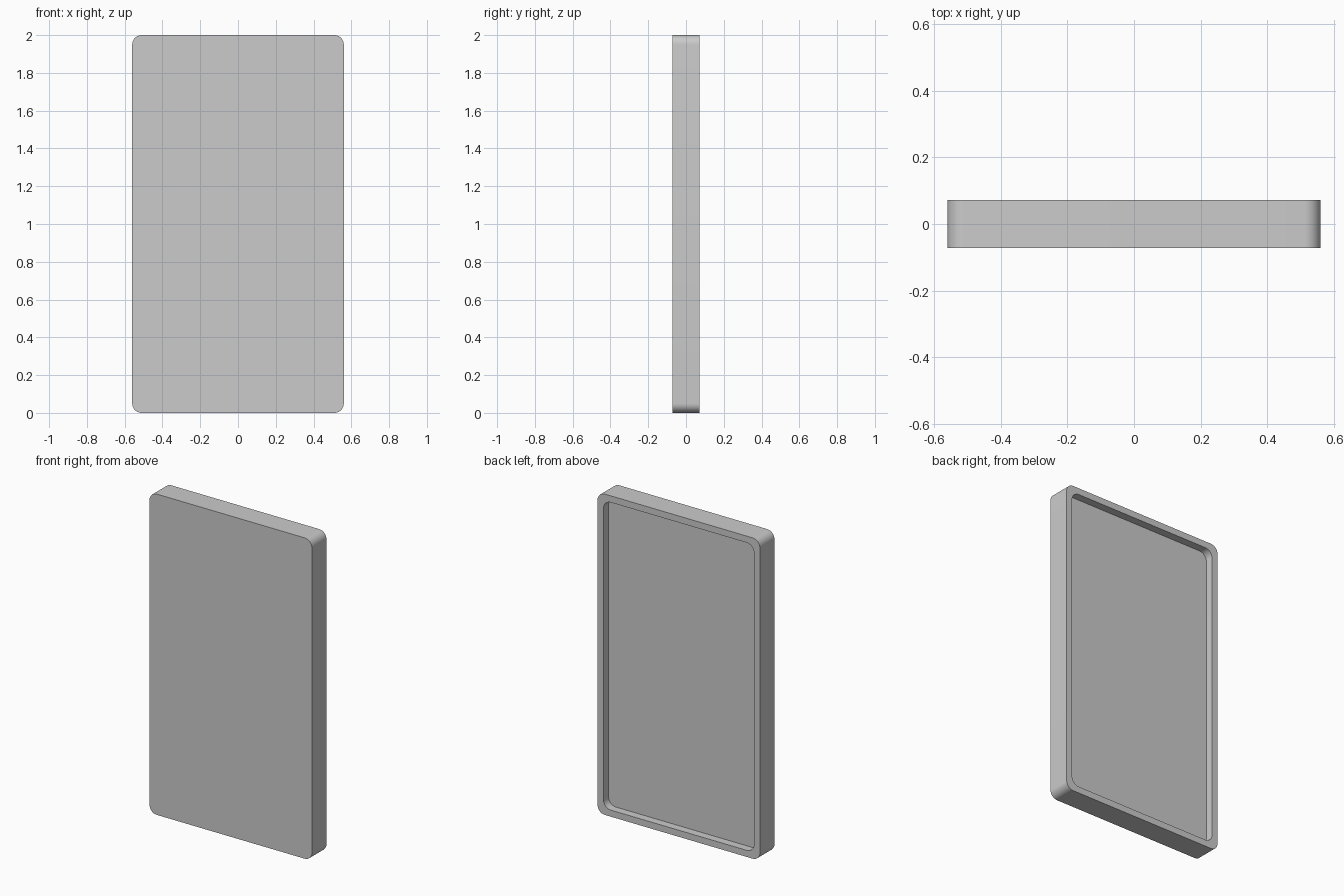
import bpy, bmesh
from math import sin, cos, pi, radians

if "Cube" in bpy.data.objects:
    bpy.data.objects.remove(bpy.data.objects["Cube"])

WIDTH, HEIGHT, DEPTH = 1.12, 2.0, 0.143
RIM, RECESS, RADIUS, STEPS = 0.041, 0.05, 0.05, 10


def rounded_loop(bm, inset, y):
    """Rounded rectangle in the xz plane, counter-clockwise seen from the front."""
    hx, hz = WIDTH / 2 - inset - RADIUS, HEIGHT / 2 - inset - RADIUS
    verts = []
    for q, (sx, sz) in enumerate([(1, 1), (-1, 1), (-1, -1), (1, -1)]):
        for i in range(STEPS + 1):
            a = (q + i / STEPS) * pi / 2
            verts.append(bm.verts.new((sx * hx + RADIUS * cos(a), y,
                                       HEIGHT / 2 + sz * hz + RADIUS * sin(a))))
    return verts


bm = bmesh.new()
half = DEPTH / 2
# Front outline, back outline, rim opening, recess floor
loops = [rounded_loop(bm, inset, y) for inset, y in
         [(0, -half), (0, half), (RIM, half), (RIM, half - RECESS)]]
for a, b in zip(loops, loops[1:]):
    n = len(a)
    for i in range(n):
        j = (i + 1) % n
        bm.faces.new((a[i], b[i], b[j], a[j]))
bm.faces.new(loops[0])       # front panel
bm.faces.new(loops[-1])      # recessed back panel
bmesh.ops.recalc_face_normals(bm, faces=bm.faces)

mesh = bpy.data.meshes.new("case_shell")
bm.to_mesh(mesh)
bm.free()
shell = bpy.data.objects.new("case_shell", mesh)
bpy.context.collection.objects.link(shell)

# Smooth corners, crisp edges
bpy.context.view_layer.objects.active = shell
shell.select_set(True)
bpy.ops.object.shade_smooth_by_angle(angle=radians(30))
